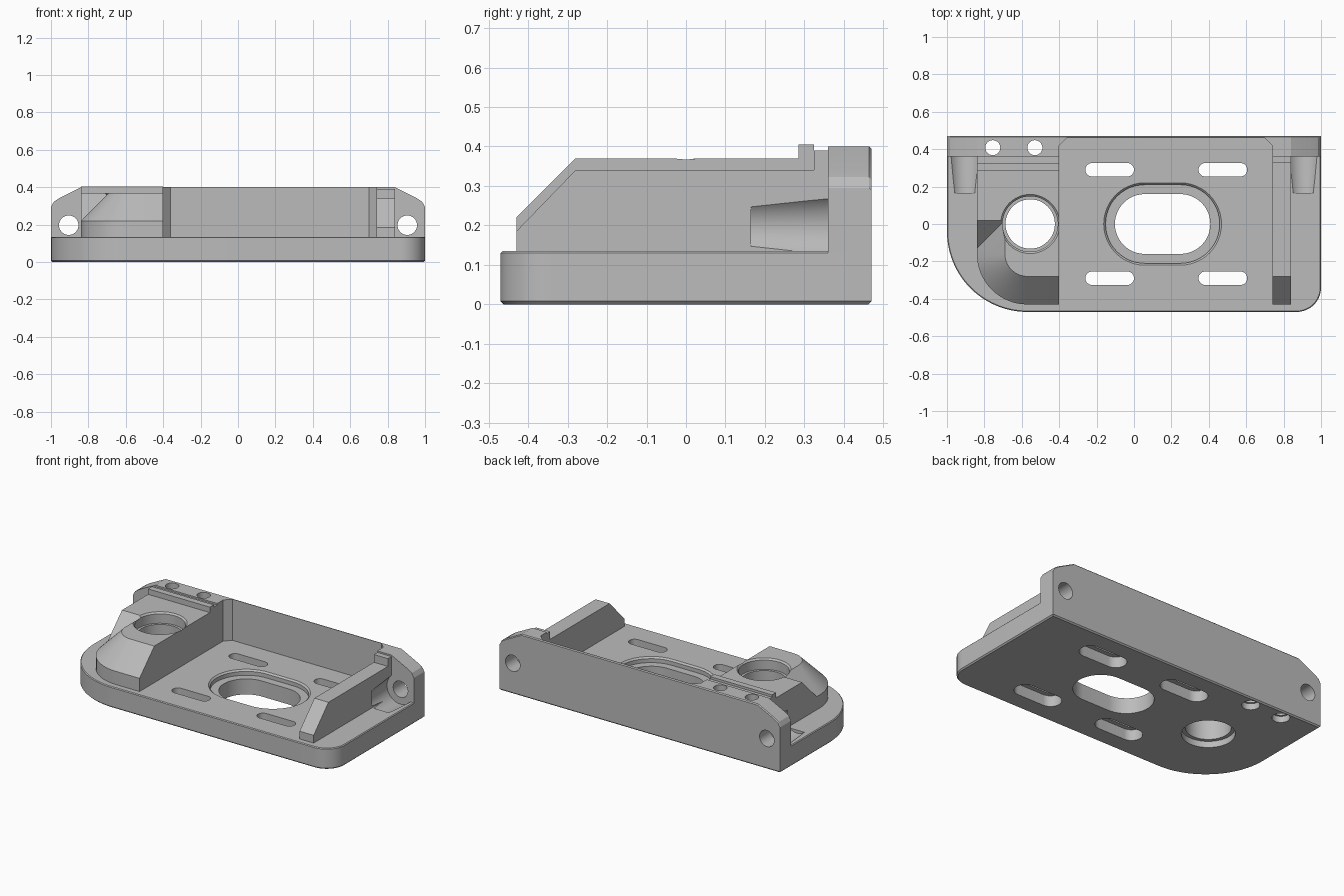
import bpy, bmesh
from math import sin, cos, pi, radians

if "Cube" in bpy.data.objects:
    bpy.data.objects.remove(bpy.data.objects["Cube"])

grey = bpy.data.materials.new("plain_grey")
grey.use_nodes = True
GREY = (0.5, 0.5, 0.5, 1)
grey.diffuse_color = GREY
grey.node_tree.nodes["Principled BSDF"].inputs["Base Color"].default_value = GREY


def loft(name, rings):
    """Closed solid through rings with equal point counts."""
    bm = bmesh.new()
    loops = [[bm.verts.new(p) for p in ring] for ring in rings]
    n = len(loops[0])
    for a, b in zip(loops, loops[1:]):
        for i in range(n):
            j = (i + 1) % n
            bm.faces.new((a[i], a[j], b[j], b[i]))
    bm.faces.new(loops[0][::-1])
    bm.faces.new(loops[-1])
    bmesh.ops.recalc_face_normals(bm, faces=bm.faces)
    mesh = bpy.data.meshes.new(name)
    bm.to_mesh(mesh)
    bm.free()
    obj = bpy.data.objects.new(name, mesh)
    bpy.context.collection.objects.link(obj)
    mesh.materials.append(grey)
    return obj


def arc(cx, cy, r, start, end, n=16):
    angles = [radians(start + (end - start) * i / n) for i in range(n + 1)]
    return [(cx + r * cos(a), cy + r * sin(a)) for a in angles]


def at_z(points, z):
    return [(x, y, z) for x, y in points]


def slot_cutter(cx, cy, half, steps):
    """Round or oblong stepped cutter; steps are (height, radius)."""
    rings = []
    for z, r in steps:
        outline = arc(cx + half, cy, r, -90, 90, 24) + arc(cx - half, cy, r, 90, 270, 24)
        if half == 0:
            outline = arc(cx, cy, r, 0, 352.5, 47)
        rings.append(at_z(outline, z))
    return loft("cutter", rings)


def y_cutter(cx, cz, steps):
    """Round cutter along y; steps are (y, radius)."""
    return loft("cutter", [[(x, y, z) for x, z in arc(cx, cz, r, 0, 352.5, 47)]
                           for y, r in steps])


def boolean(target, other, mode):
    mod = target.modifiers.new("bool", "BOOLEAN")
    mod.operation, mod.solver, mod.object = mode, "EXACT", other
    bpy.context.view_layer.objects.active = target
    bpy.ops.object.modifier_apply(modifier=mod.name)


def x_prism(name, profile, x0, x1):
    return loft(name, [[(x, y, z) for y, z in profile] for x in (x0, x1)])


# Base plate with one large and one small rounded front corner
def plate_outline(d):
    return ([(1 - d, 0.47 - d), (-1 + d, 0.47 - d)]
            + arc(-0.57, -0.04, 0.43 - d, 180, 270, 24)
            + arc(0.87, -0.34, 0.13 - d, 270, 360))


base_plate = loft("base_plate", [at_z(plate_outline(d), z) for d, z in
                                 ((0.008, 0), (0, 0.008), (0, 0.13), (0.005, 0.135))])

# Back wall with sloping ends
half_top = [(0.84, 0.4), (0.955, 0.342), (0.985, 0.322), (1, 0.295), (1, 0.13)]
wall_profile = half_top + [(-x, z) for x, z in reversed(half_top)]
back_wall = loft("back_wall", [[(x, y, z - drop * (z > 0.2)) for x, z in wall_profile]
                               for y, drop in ((0.36, 0), (0.464, 0), (0.47, 0.006))])


# Bearing block with sloped, rounded front
def block_outline(d):
    return ([(-0.4, -0.43 + d)] + arc(-0.57, -0.16, 0.27 - d, 270, 180)
            + [(-0.84 + d, 0.36), (-0.4, 0.36)])


bearing_block = loft("bearing_block", [at_z(block_outline(d), z) for d, z in
                                       ((0, 0.13), (0, 0.22), (0.15, 0.37))])
shoulder = x_prism("shoulder", [(-0.13, 0.13), (-0.13, 0.22), (0.02, 0.37), (0.285, 0.37),
                                (0.285, 0.405), (0.325, 0.405), (0.325, 0.39),
                                (0.36, 0.39), (0.36, 0.13)], -0.84, -0.4)
boolean(bearing_block, shoulder, "UNION")
bpy.data.objects.remove(shoulder)

# Side rail
side_rail = x_prism("side_rail", [(-0.43, 0.13), (-0.43, 0.185), (-0.28, 0.34), (0.325, 0.34),
                                  (0.325, 0.39), (0.36, 0.39), (0.36, 0.13)], 0.74, 0.84)

# Pocket between block and rail, leaving a thin back skin
pocket = [(-0.4, 0.3), (0.74, 0.3), (0.74, 0.42), (0.7, 0.46), (-0.36, 0.46), (-0.4, 0.42)]
pocket_cutter = loft("cutter", [at_z(pocket, z) for z in (0.12, 0.5)])
boolean(back_wall, pocket_cutter, "DIFFERENCE")
bpy.data.objects.remove(pocket_cutter)

# Holes, each with the parts it passes through
cuts = []
bore = [(-0.1, 0.155), (0.04, 0.155), (0.04, 0.132), (0.3, 0.132),
        (0.3, 0.148), (0.36, 0.148), (0.38, 0.168)]
cuts.append((slot_cutter(-0.555, 0, 0, bore), (base_plate, bearing_block)))
window = [(-0.1, 0.16), (0.1, 0.16), (0.1, 0.21), (0.125, 0.21), (0.145, 0.23)]
cuts.append((slot_cutter(0.153, 0, 0.095, window), (base_plate,)))
for x in (-0.13, 0.475):
    for y in (-0.29, 0.29):
        steps = [(-0.1, 0.065), (0.07, 0.065), (0.07, 0.036), (0.3, 0.036)]
        cuts.append((slot_cutter(x, y, 0.094, steps), (base_plate,)))
for x in (-0.755, -0.53):
    steps = [(-0.1, 0.052), (0.04, 0.052), (0.04, 0.04), (0.5, 0.04)]
    cuts.append((slot_cutter(x, 0.408, 0, steps), (base_plate, back_wall)))
for side, neighbour in ((-1, bearing_block), (1, side_rail)):
    steps = [(0.165, 0.082), (0.36, 0.096), (0.36, 0.052), (0.6, 0.052)]
    cuts.append((y_cutter(side * 0.905, 0.197, steps), (base_plate, back_wall, neighbour)))
for cutter, targets in cuts:
    for target in targets:
        boolean(target, cutter, "DIFFERENCE")
    bpy.data.objects.remove(cutter)

# Smooth round walls, crisp edges
for part in (base_plate, back_wall, bearing_block, side_rail):
    bpy.ops.object.select_all(action="DESELECT")
    part.select_set(True)
    bpy.context.view_layer.objects.active = part
    bpy.ops.object.shade_smooth_by_angle(angle=radians(25))
